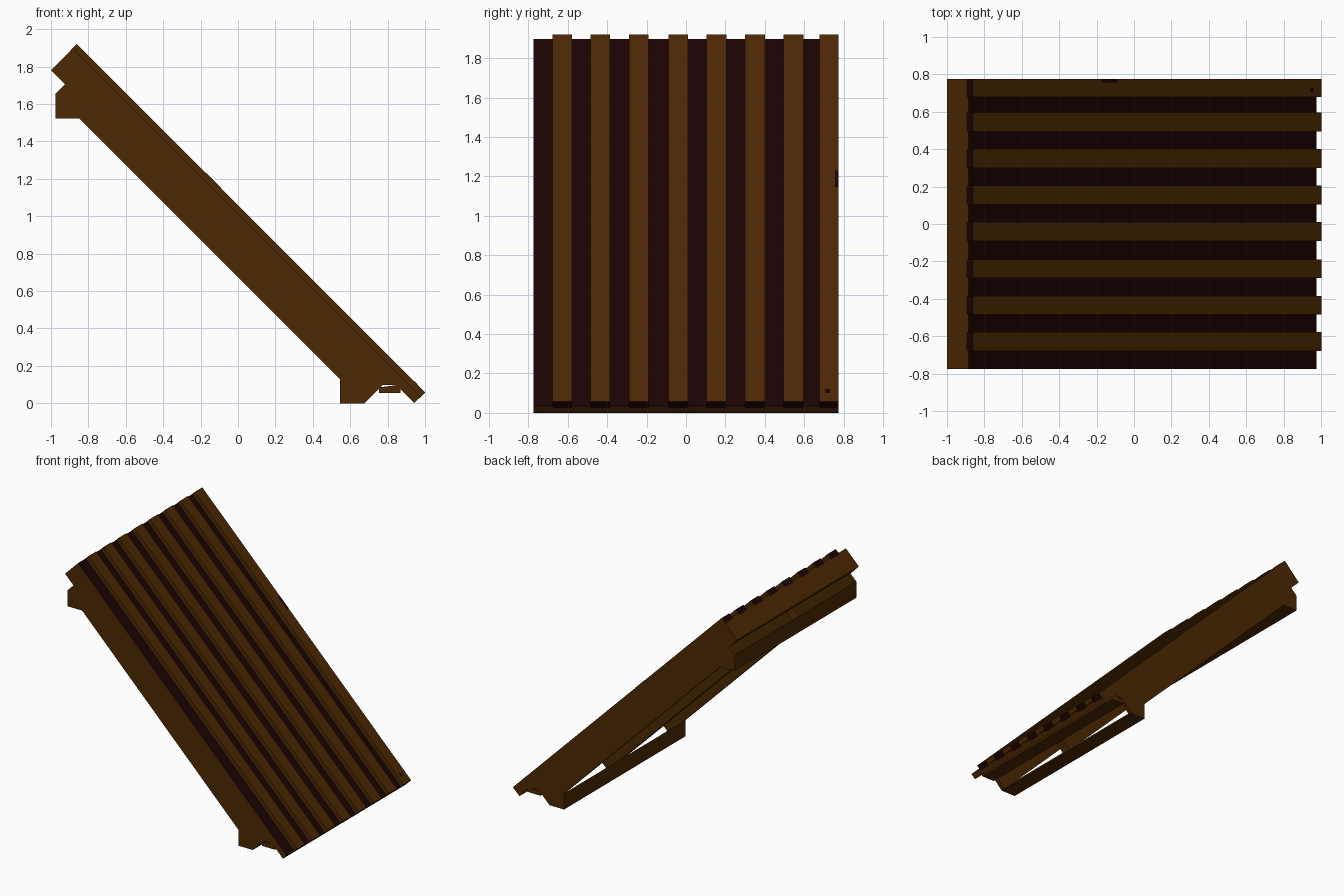
import bpy
from mathutils import Vector

cube = bpy.data.objects.get("Cube")
if cube:
    bpy.data.objects.remove(cube)


def material(name, color):
    m = bpy.data.materials.new(name)
    m.use_nodes = True
    m.diffuse_color = color
    m.node_tree.nodes["Principled BSDF"].inputs["Base Color"].default_value = color
    return m


brown = material("brown wood", (0.074, 0.022, 0.001, 1))
dark = material("dark wood", (0.012, 0.0008, 0.001, 1))


def prism(name, outline, y0, y1, mats=(brown,)):
    """Extrude an (x, z) outline, listed counter-clockwise from the front, along y."""
    n = len(outline)
    verts = [(x, y, z) for y in (y0, y1) for x, z in outline]
    faces = [tuple(range(n)), tuple(reversed(range(n, 2 * n)))]
    faces += [((i + 1) % n, i, i + n, (i + 1) % n + n) for i in range(n)]
    mesh = bpy.data.meshes.new(name)
    mesh.from_pydata(verts, [], faces)
    for m in mats:
        mesh.materials.append(m)
    mesh.update()
    obj = bpy.data.objects.new(name, mesh)
    bpy.context.collection.objects.link(obj)
    return obj


def sloped(name, s0, s1, t0, t1, y0, y1, mats=(brown,)):
    """Box on the 45 degree pitch: s = x - z runs down it, t = x + z out of it."""
    corners = [(s0, t0), (s1, t0), (s1, t1), (s0, t1)]
    return prism(name, [((s + t) / 2, (t - s) / 2) for s, t in corners], y0, y1, mats)


def paint(obj, direction):
    """Give the second material to faces that point along a direction, either way."""
    d = Vector(direction).normalized()
    for p in obj.data.polygons:
        if abs(p.normal.dot(d)) > 0.9:
            p.material_index = 1


HALF = 0.775
TOP, EAVE = -2.78, 0.942
UNDER = 0.992

# Thin dark roof sheet with brown edges
sheet = sloped("roof_sheet", TOP, EAVE, UNDER, 1.012, -HALF, HALF, (brown, dark))
paint(sheet, (1, 0, 1))

# Raised slats with dark cut ends, flush with the back edge
starts = (-0.678, -0.485, -0.29, -0.09, 0.105, 0.3, 0.495, 0.678)
for i, y in enumerate(starts):
    slat = sloped(f"slat_{i + 1}", TOP - 0.002, EAVE + 0.002, UNDER, 1.06,
                  y, min(y + 0.1, HALF), (brown, dark))
    paint(slat, (1, 0, -1))

# Boards across the top and bottom edges
sloped("ridge_board", TOP, -2.63, 0.78, UNDER, -HALF, HALF)
sloped("eave_board", 0.79, EAVE, 0.945, UNDER, -HALF, HALF)

# Rafters: thin panels at the sides, a thicker one in the middle
for name, y0, y1 in (("front", -HALF, -HALF + 0.03), ("middle", -0.04, 0.035),
                     ("back", HALF - 0.03, HALF)):
    sloped(name + "_rafter", -2.63, 0.675, 0.675, UNDER, y0, y1)
    sloped(name + "_rafter_tail", 0.675, 0.79, 0.945, UNDER, y0, y1)

# Three-sided beams tucked under the rafters at both ends
for name, x, z in (("lower", 0.545, 0), ("upper", -0.977, 1.523)):
    prism(name + "_beam", [(x, z), (x + 0.13, z), (x, z + 0.13)], -HALF, HALF)

# Eave filler and batten under the low edge
prism("eave_filler", [(0.77, 0.097), (0.848, 0.097), (0.81, 0.135)], -HALF, HALF)
prism("eave_batten", [(0.755, 0.055), (0.87, 0.055), (0.87, 0.075),
                      (0.848, 0.097), (0.755, 0.085)], -HALF, HALF)

# Small dark marks on the back slat
sloped("nail_mark", 0.82, 0.86, 1.06, 1.062, 0.705, 0.73, (dark,))
sloped("knot_mark", -1.4, -1.24, 1.06, 1.062, 0.757, HALF, (dark,))
